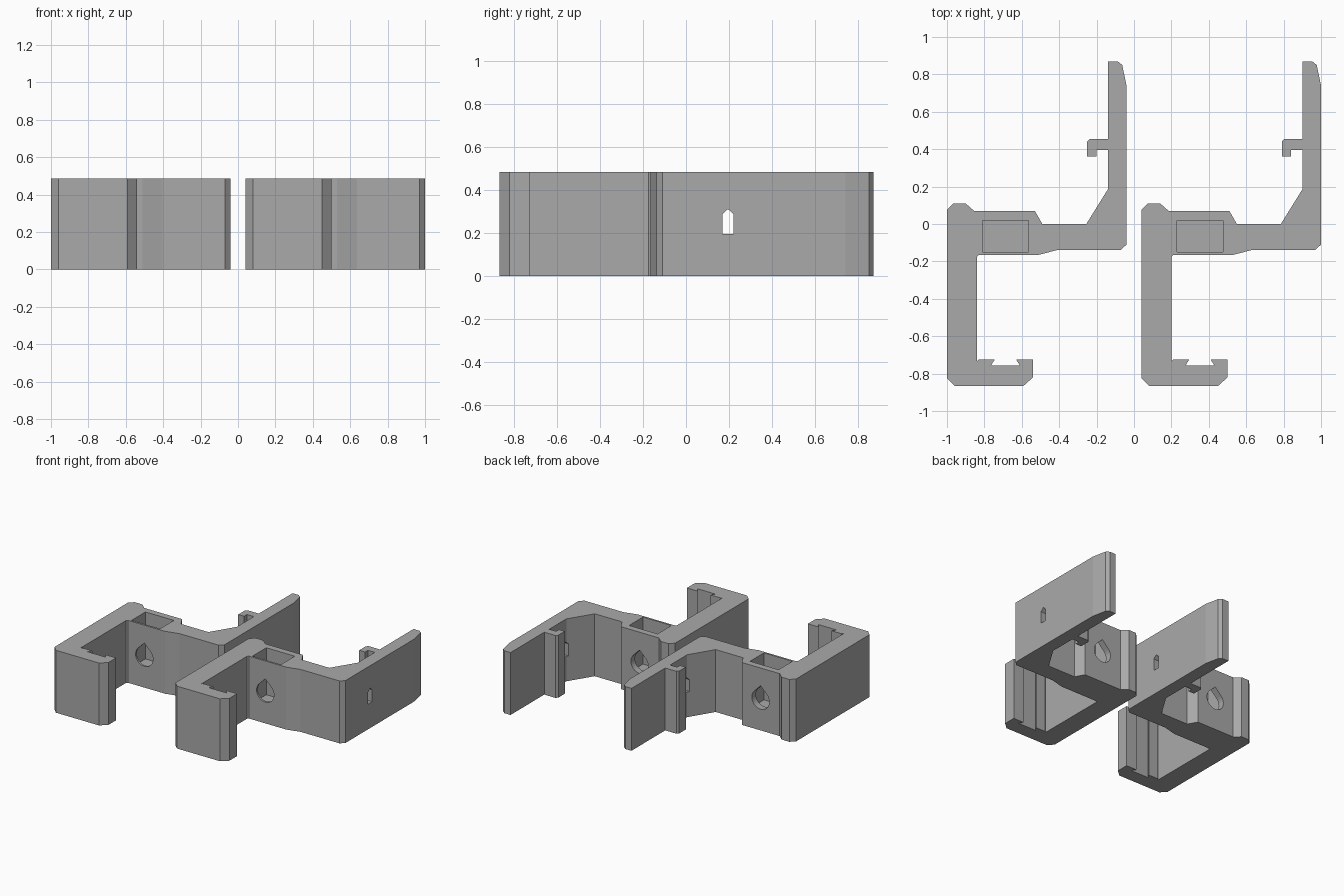
import bpy
import bmesh
import math
from mathutils import Vector

old = bpy.data.objects.get("Cube")
if old:
    bpy.data.objects.remove(old, do_unlink=True)

HEIGHT = 0.485
SPACING = 1.04

grey = bpy.data.materials.new("plain grey")
grey.use_nodes = True
colour = (0.4, 0.4, 0.4, 1)
grey.diffuse_color = colour
grey.node_tree.nodes["Principled BSDF"].inputs["Base Color"].default_value = colour


def prism(name, points, direction):
    """Extrude a closed 3D outline along a direction into a solid."""
    bm = bmesh.new()
    face = bm.faces.new([bm.verts.new(p) for p in points])
    result = bmesh.ops.extrude_face_region(bm, geom=[face])
    moved = [v for v in result["geom"] if isinstance(v, bmesh.types.BMVert)]
    bmesh.ops.translate(bm, verts=moved, vec=Vector(direction))
    bmesh.ops.recalc_face_normals(bm, faces=bm.faces)
    mesh = bpy.data.meshes.new(name)
    bm.to_mesh(mesh)
    bm.free()
    mesh.materials.append(grey)
    obj = bpy.data.objects.new(name, mesh)
    bpy.context.collection.objects.link(obj)
    return obj


def cut(target, cutter):
    """Subtract a cutter and apply the result, then discard the cutter."""
    mod = target.modifiers.new("cut", "BOOLEAN")
    mod.operation = "DIFFERENCE"
    mod.solver = "EXACT"
    mod.object = cutter
    cutter.hide_render = True
    bpy.context.view_layer.objects.active = target
    bpy.ops.object.modifier_apply(modifier=mod.name)
    bpy.data.objects.remove(cutter, do_unlink=True)


# Plan outline of one bracket, part by part
lower_hook = [(-.96, -.865), (-.59, -.865), (-.54, -.82), (-.54, -.725)]
dovetail_groove = [(-.63, -.725), (-.61, -.757), (-.765, -.757), (-.745, -.725)]
inner_corner = [(-.83, -.725), (-.84, -.735), (-.84, -.175), (-.83, -.165)]
cross_bar = [(-.51, -.165), (-.405, -.138), (-.07, -.138), (-.04, -.11)]
upright_tip = [(-.04, .74), (-.063, .85), (-.088, .87), (-.14, .87)]
small_hook = [(-.14, .455), (-.235, .455), (-.25, .44), (-.25, .36),
              (-.2, .36), (-.2, .395), (-.14, .395)]
gusset = [(-.14, .185), (-.255, 0), (-.49, 0), (-.53, .07)]
shoulder = [(-.855, .07), (-.9, .11), (-.965, .11), (-1, .075), (-1, -.825)]
outline = (lower_hook + dovetail_groove + inner_corner + cross_bar
           + upright_tip + small_hook + gusset + shoulder)


def build_bracket(name, shift):
    body = prism(name, [(x + shift, y, 0) for x, y in outline], (0, 0, HEIGHT))

    # Nut pocket, open at the top
    pocket = [(x + shift, y, .12) for x, y in
              [(-.81, -.15), (-.565, -.15), (-.565, .02), (-.81, .02)]]
    cut(body, prism("pocket_cutter", pocket, (0, 0, 1)))

    # Teardrop screw hole, front to back
    radius, cx, cz = .075, -.69 + shift, .24
    drop = [(cx, -.3, cz + radius * math.sqrt(2))]
    steps = 24
    for i in range(steps + 1):
        a = math.radians(135 + 270 * i / steps)
        drop.append((cx + radius * math.cos(a), -.3, cz + radius * math.sin(a)))
    cut(body, prism("teardrop_cutter", drop, (0, .6, 0)))

    # Small pointed slot through the upright
    slot = [(shift - .18, y, z) for y, z in
            [(.17, .195), (.22, .195), (.22, .288), (.195, .312), (.17, .288)]]
    cut(body, prism("slot_cutter", slot, (.2, 0, 0)))
    return body


build_bracket("right_bracket", 0)
build_bracket("left_bracket", SPACING)
